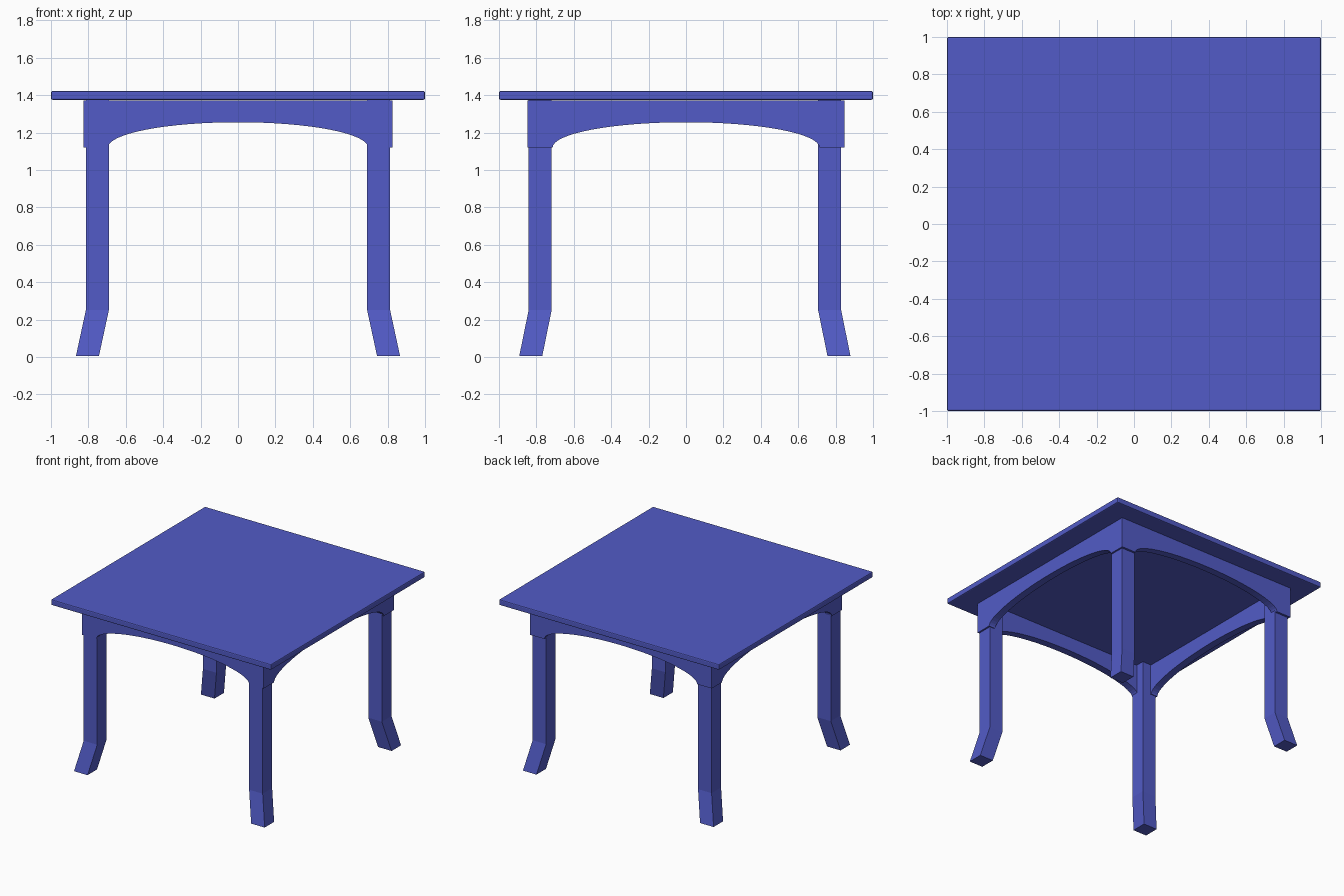
import bpy, bmesh, math
from mathutils import Vector

if "Cube" in bpy.data.objects:
    bpy.data.objects.remove(bpy.data.objects["Cube"])

blue = bpy.data.materials.new("blue_paint")
blue.diffuse_color = (0.085, 0.105, 0.57, 1)
blue.use_nodes = True
blue.node_tree.nodes["Principled BSDF"].inputs["Base Color"].default_value = blue.diffuse_color


def make_object(name, bm):
    bmesh.ops.recalc_face_normals(bm, faces=bm.faces)
    mesh = bpy.data.meshes.new(name)
    bm.to_mesh(mesh)
    bm.free()
    mesh.materials.append(blue)
    obj = bpy.data.objects.new(name, mesh)
    bpy.context.collection.objects.link(obj)
    return obj


def apron(name, half_len, arch_half, place, depth):
    """Arched panel: outline of (u, z) swept through the panel thickness."""
    steps = 32
    outline = [(-half_len, 1.12), (-half_len, 1.372), (half_len, 1.372), (half_len, 1.12)]
    for i in range(steps + 1):
        a = math.pi * i / steps
        outline.append((arch_half * math.cos(a), 1.12 + 0.135 * math.sin(a)))
    bm = bmesh.new()
    face = bm.faces.new([bm.verts.new(place(u, z)) for u, z in outline])
    swept = bmesh.ops.extrude_face_region(bm, geom=[face])["geom"]
    moved = [v for v in swept if isinstance(v, bmesh.types.BMVert)]
    bmesh.ops.translate(bm, verts=moved, vec=Vector(depth))
    return make_object(name, bm)


def leg(name, sx, sy, cy):
    """Square post that kicks outward at the foot."""
    half = 0.0615
    sections = [(0.805, cy + 0.05, 0.005), (0.752, cy, 0.25), (0.752, cy, 1.375)]
    bm = bmesh.new()
    rings = []
    for x, y, z in sections:
        rings.append([bm.verts.new((sx * x + dx * half, sy * y + dy * half, z))
                      for dx, dy in ((-1, -1), (1, -1), (1, 1), (-1, 1))])
    for low, high in zip(rings, rings[1:]):
        for i in range(4):
            j = (i + 1) % 4
            bm.faces.new((low[i], low[j], high[j], high[i]))
    bm.faces.new(rings[0])
    bm.faces.new(rings[-1])
    return make_object(name, bm)


# Tabletop slab with softened edges
bm = bmesh.new()
bmesh.ops.create_cube(bm, size=1)
bmesh.ops.scale(bm, vec=(2, 2, 0.047), verts=bm.verts)
bmesh.ops.translate(bm, vec=(0, 0, 1.3985), verts=bm.verts)
top = make_object("tabletop", bm)
bevel = top.modifiers.new("soft_edge", "BEVEL")
bevel.width = 0.008
bevel.segments = 2

# Arched aprons: front and back run full width, sides fit between them
thick, outer_x, outer_y = 0.06, 0.827, 0.847
for name, s in (("front", -1), ("back", 1)):
    apron(name + "_apron", outer_x, 0.695,
          lambda u, z: (u, s * outer_y, z), (0, -s * thick, 0))
for name, s in (("left", -1), ("right", 1)):
    apron(name + "_apron", outer_y - thick, 0.713,
          lambda u, z: (s * outer_x, u, z), (-s * thick, 0, 0))

# Four legs
for side, sx in (("left", -1), ("right", 1)):
    leg("front_%s_leg" % side, sx, -1, 0.780)
    leg("back_%s_leg" % side, sx, 1, 0.768)
